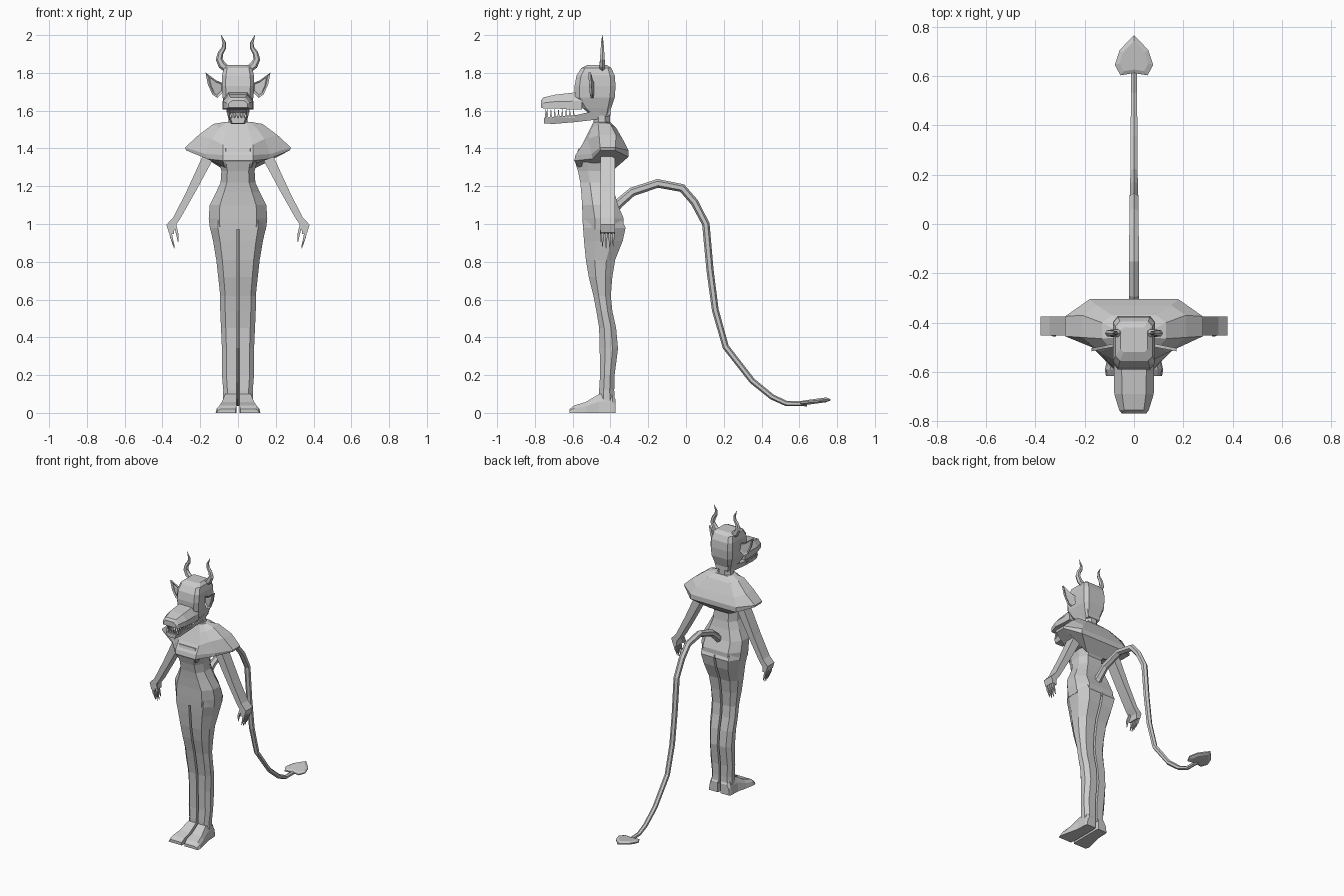
import bpy, bmesh, math
from mathutils import Vector

mat = bpy.data.materials.new("plain grey")
mat.diffuse_color = (0.6, 0.6, 0.6, 1)


def finish(name, bm, mirror=False):
    bmesh.ops.recalc_face_normals(bm, faces=bm.faces)
    me = bpy.data.meshes.new(name)
    bm.to_mesh(me)
    bm.free()
    me.materials.append(mat)
    ob = bpy.data.objects.new(name, me)
    bpy.context.collection.objects.link(ob)
    if mirror:
        ob.modifiers.new("mirror", 'MIRROR')
    return ob


def add_loft(bm, rings):
    vs = [[bm.verts.new(p) for p in r] for r in rings]
    n = len(vs[0])
    for a, b in zip(vs, vs[1:]):
        for i in range(n):
            j = (i + 1) % n
            bm.faces.new((a[i], a[j], b[j], b[i]))
    bm.faces.new(vs[0])
    bm.faces.new(vs[-1])


def loft(name, rings, mirror=False):
    bm = bmesh.new()
    add_loft(bm, rings)
    return finish(name, bm, mirror)


def octagon(x0, x1, y0, y1, z, cx=0.3, cy=0.3):
    """Rectangle with cut corners, level in z."""
    dx, dy = (x1 - x0) * cx, (y1 - y0) * cy
    return [(x0 + dx, y0, z), (x1 - dx, y0, z), (x1, y0 + dy, z), (x1, y1 - dy, z),
            (x1 - dx, y1, z), (x0 + dx, y1, z), (x0, y1 - dy, z), (x0, y0 + dy, z)]


def tube_rings(path, radii, sides, flat=(0, 0, 0)):
    """Rings square to a path; radii are (side, thickness) pairs."""
    pts = [Vector(p) for p in path]
    rings = []
    for i, p in enumerate(pts):
        t = (pts[min(i + 1, len(pts) - 1)] - pts[max(i - 1, 0)]).normalized()
        u = Vector(flat)
        u = (u - t * u.dot(t)).normalized()
        v = t.cross(u)
        a, b = radii[i]
        ring = []
        for k in range(sides):
            w = 2 * math.pi * (k + 0.5) / sides
            ring.append(p + u * a * math.cos(w) + v * b * math.sin(w))
        rings.append(ring)
    return rings


# Torso: half width, front y, back y, height
torso = [(.148, -.545, -.33, .97), (.155, -.548, -.33, 1.03), (.15, -.55, -.36, 1.1),
         (.115, -.555, -.38, 1.17), (.092, -.56, -.39, 1.22), (.088, -.572, -.395, 1.28),
         (.1, -.588, -.36, 1.33), (.1, -.57, -.36, 1.4)]
loft("torso", [octagon(-w, w, f, b, z, .18, .3) for w, f, b, z in torso])

# Legs: outer x, front y, back y, height
legs = [(.08, -.46, -.378, .06), (.078, -.46, -.38, .12), (.085, -.455, -.378, .2),
        (.085, -.457, -.36, .34), (.09, -.46, -.37, .45), (.094, -.475, -.39, .54),
        (.094, -.49, -.398, .62), (.105, -.515, -.39, .72), (.115, -.53, -.375, .81),
        (.132, -.54, -.335, .91), (.148, -.545, -.32, .98), (.148, -.54, -.34, 1.02)]
rings = []
for x, f, b, z in legs:
    d = (b - f) * .3
    rings.append([(.007, f, z), (x * .72, f, z), (x, f + d, z), (x, b - d, z),
                  (x * .72, b, z), (.007, b, z)])
loft("leg", rings, True)

# Feet: inner x, outer x, top z at each y
feet = [(-.372, .012, .075, .07), (-.39, .008, .08, .1), (-.46, .008, .083, .1),
        (-.53, .008, .1, .058), (-.59, .008, .112, .04), (-.617, .012, .108, .02)]
loft("foot", [[(a, y, 0), (b + .006, y, 0), (b, y, t * .6), (b - .015, y, t), (a, y, t)]
              for y, a, b, t in feet], True)


# Shoulder cape: half outlines mirrored into full rings
def full(half):
    return half + [(-x, y, z) for x, y, z in reversed(half)]


cape = [
    [(.04, -.49, 1.54), (.06, -.48, 1.54), (.07, -.46, 1.54), (.07, -.43, 1.54), (.05, -.4, 1.54)],
    [(.06, -.515, 1.49), (.1, -.5, 1.505), (.13, -.465, 1.53), (.13, -.4, 1.53), (.09, -.37, 1.51)],
    [(.08, -.55, 1.42), (.14, -.52, 1.45), (.21, -.46, 1.47), (.21, -.37, 1.47), (.15, -.33, 1.44)],
    [(.08, -.585, 1.365), (.17, -.5, 1.37), (.28, -.455, 1.405), (.28, -.375, 1.405), (.18, -.305, 1.39)],
    [(.08, -.592, 1.335), (.165, -.495, 1.345), (.275, -.452, 1.39), (.275, -.377, 1.39), (.18, -.305, 1.355)],
    [(.07, -.57, 1.3), (.09, -.5, 1.32), (.12, -.45, 1.33), (.12, -.4, 1.33), (.08, -.38, 1.29)],
]
loft("shoulder_cape", [full(h) for h in cape])

# Arms and fingers
arm = [(.2, 1.42, .034), (.165, 1.34, .027), (.25, 1.17, .021), (.325, 1.03, .017),
       (.358, .99, .021), (.352, .95, .014)]
arm[0] = (.15, 1.39, .03)
loft("arm", [[(x - w, -.452, z - w * .3), (x + w, -.452, z + w * .3),
              (x + w, -.376, z + w * .3), (x - w, -.376, z - w * .3)] for x, z, w in arm], True)
bm = bmesh.new()
for i in range(4):
    y = -.442 + i * .019
    tip = .87 + (.012 if i in (0, 3) else 0)
    add_loft(bm, tube_rings([(.362, y, .985), (.353, y, .93), (.337, y, tip)],
                            [(.011, .011), (.009, .009), (.002, .002)], 4, (0, 1, 0)))
add_loft(bm, tube_rings([(.335, -.44, 1.0), (.322, -.45, .95), (.317, -.45, .905)],
                        [(.012, .01), (.009, .009), (.002, .002)], 4, (0, 1, 0)))
finish("fingers", bm, True)

# Neck and skull
loft("neck", [octagon(-w, w, -.49, -.402, z) for w, z in ((.06, 1.5), (.05, 1.55), (.05, 1.63))])
skull = [(.05, -.5, -.41, 1.575), (.065, -.55, -.395, 1.615), (.082, -.588, -.377, 1.67),
         (.086, -.59, -.373, 1.73), (.085, -.58, -.377, 1.785), (.075, -.555, -.395, 1.825),
         (.055, -.52, -.42, 1.842)]
loft("skull", [octagon(-w, w, f, b, z, .12, .12) for w, f, b, z in skull])

# Snout and lower jaw, lofted along y: half width, top width, bottom z, top z
snout = [(-.55, .08, .05, 1.605, 1.7), (-.6, .082, .05, 1.605, 1.695),
         (-.69, .08, .048, 1.612, 1.685), (-.755, .06, .04, 1.612, 1.67),
         (-.768, .05, .03, 1.618, 1.655)]
loft("snout", [[(-w, y, a), (w, y, a), (w, y, a + (b - a) * .5), (t, y, b), (-t, y, b),
                (-w, y, a + (b - a) * .5)] for y, w, t, a, b in snout])
jaw = [(-.752, .04, 1.532, 1.562), (-.7, .05, 1.53, 1.568), (-.58, .056, 1.54, 1.577),
       (-.48, .062, 1.552, 1.6), (-.4, .06, 1.575, 1.63)]
loft("lower_jaw", [[(-w * .75, y, a), (w * .75, y, a), (w, y, b), (-w, y, b)]
                   for y, w, a, b in jaw])

# Teeth along both sides and the front of the jaw
bm = bmesh.new()
spots = [(s * (.04 + i * .001), -.735 + i * .02) for s in (-1, 1) for i in range(8)]
spots += [((i - 1.5) * .018, -.742) for i in range(4)]
for x, y in spots:
    add_loft(bm, tube_rings([(x, y, 1.56), (x, y, 1.608)], [(.009, .009), (.001, .001)], 4, (1, 0, 0)))
finish("teeth", bm)

# Ears
ear = [(.078, 1.745), (.115, 1.76), (.172, 1.802), (.16, 1.74), (.135, 1.685), (.11, 1.668), (.078, 1.7)]
cx, cz = .115, 1.72
loft("ear", [[(cx + (x - cx) * s, y - (x - .08) * .2, cz + (z - cz) * s) for x, z in ear]
             for y, s in ((-.492, .6), (-.485, 1), (-.498, 1), (-.49, .75))], True)

# Horns: S-curved taper
horn = [(.058, 1.82), (.085, 1.842), (.1, 1.872), (.092, 1.905), (.075, 1.932), (.073, 1.96), (.09, 2.0)]
hr = [.02, .021, .018, .015, .012, .009, .001]
loft("horn", tube_rings([(x, -.443, z) for x, z in horn], [(r * .8, r) for r in hr], 6, (0, 1, 0)), True)

# Tail
tail = [(-.39, 1.07), (-.355, 1.11), (-.285, 1.17), (-.15, 1.215), (-.02, 1.19), (.045, 1.115),
        (.105, 1.0), (.127, .757), (.155, .545), (.21, .35), (.35, .17), (.455, .085),
        (.53, .05), (.64, .048)]
loft("tail", tube_rings([(0, y, z) for y, z in tail],
                        [(.026 - .001 * i, .026 - .001 * i) for i in range(len(tail))], 6, (1, 0, 0)))

# Spade tip of the tail
spade = [(.001, .765), (.03, .735), (.058, .705), (.078, .645), (.055, .603), (.001, .612)]
outline = spade + [(-x, y) for x, y in reversed(spade)]
loft("tail_tip", [[(x * s, .67 + (y - .67) * s, .055 + (y - .62) * .1 + h) for x, y in outline]
                  for h, s in ((-.013, .75), (-.004, 1), (.004, 1), (.012, .75))])
